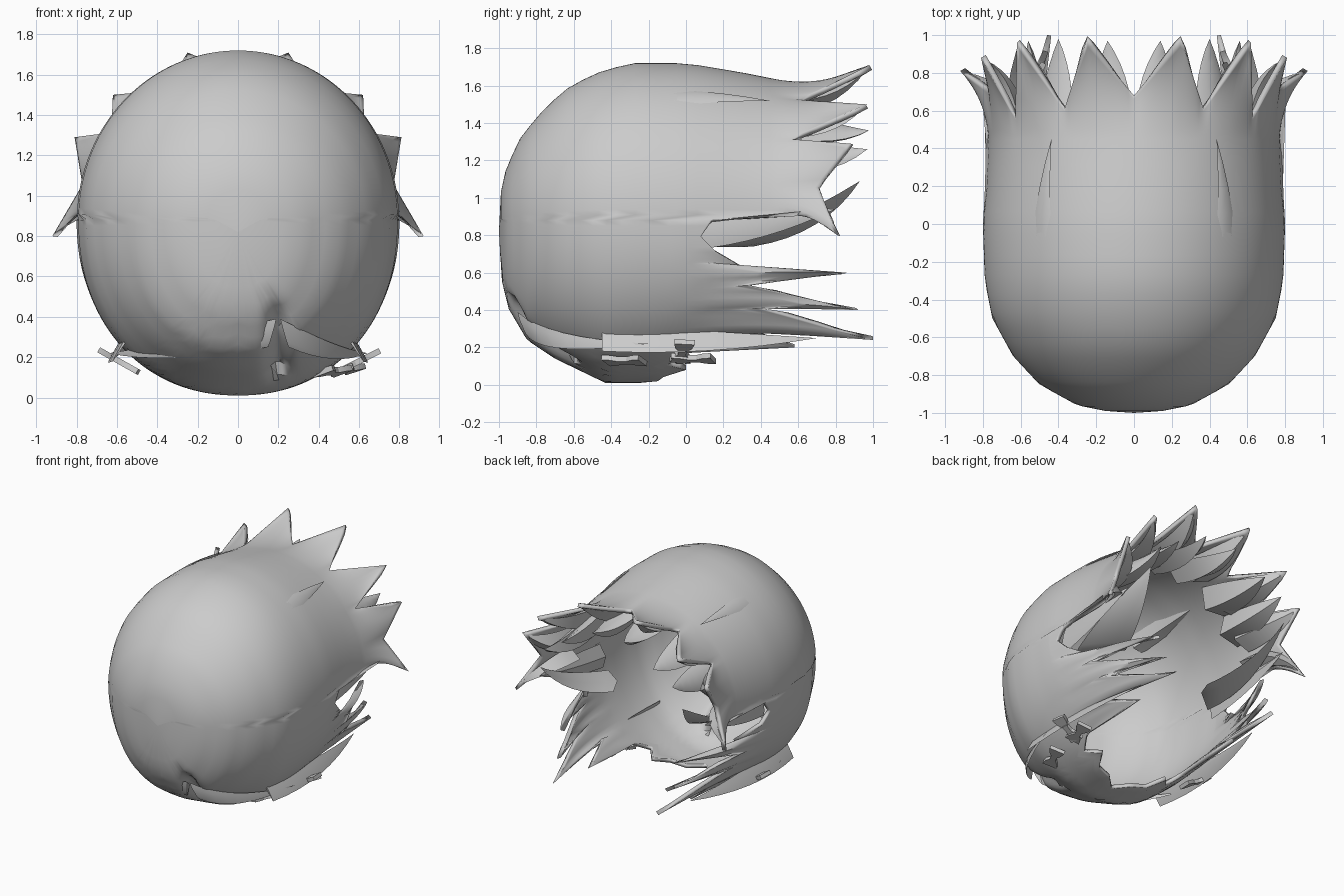
import bpy, bmesh, math
from mathutils import Vector as V

if "Cube" in bpy.data.objects:
    bpy.data.objects.remove(bpy.data.objects["Cube"])

ZC = 0.88
WIDE = [(-1, 0), (-.99, .15), (-.96, .3), (-.85, .5), (-.7, .64), (-.5, .75), (-.3, .79), (0, .8), (.2, .78), (.5, .77), (.75, .8)]
UP = [(-1, 0), (-.99, .15), (-.97, .25), (-.9, .42), (-.8, .55), (-.66, .69), (-.5, .78), (-.3, .84), (0, .84), (.3, .79), (.6, .73), (.75, .72)]
DOWN = [(-1, 0), (-.99, .3), (-.95, .47), (-.85, .64), (-.7, .74), (-.43, .87), (-.15, .87), (.3, .78)]
# rim of the shell by angle from the top (degrees): a y position for a notch, a point for a tip
RIM = [(0, .68), (16, (.25, .98, 1.71)), (28, .61), (42, (.62, .96, 1.5)), (54, .56), (66, (.81, .88, 1.29)),
       (76, .71), (84, (.92, .81, .8)), (88, .66), (90, .14), (96, .08), (102, .16),
       (104, (.66, .33, .61)), (106, .12), (110, (.49, .86, .6)), (116, .34), (122, (.48, .92, .4)), (126, .4),
       (134, (.46, 1.0, .24)), (138, .3), (142, (.45, .58, .2)), (146, .02), (152, -.1), (158, (.3, .0, .08)),
       (164, -.12), (172, (.1, -.15, .02)), (180, -.25)]


def lerp(table, x):
    for (a, va), (b, vb) in zip(table, table[1:]):
        if x <= b:
            return va + (vb - va) * max(0, (x - a) / (b - a))
    return table[-1][1]


def surf(deg, y, off=0.0):
    """Point on the hair volume: angle from the top, position along y."""
    a = math.radians(deg)
    s, c = math.sin(a), math.cos(a)
    n = 2 if c >= 0 else 2.15
    r = (abs(s) ** n + abs(c) ** n) ** (-1 / n)
    h = lerp(UP if c >= 0 else DOWN, y)
    return V((lerp(WIDE, y) * s * r + s * off, y, ZC + h * c * r + c * off))


def finish(name, bm, angle=40):
    bmesh.ops.recalc_face_normals(bm, faces=bm.faces)
    me = bpy.data.meshes.new(name)
    bm.to_mesh(me)
    bm.free()
    ob = bpy.data.objects.new(name, me)
    bpy.context.collection.objects.link(ob)
    bpy.ops.object.select_all(action='DESELECT')
    ob.select_set(True)
    bpy.context.view_layer.objects.active = ob
    bpy.ops.object.shade_smooth_by_angle(angle=math.radians(angle))
    return ob


def lock(name, p0, p1, p2, side, thick, power=1.4, segs=8, out=None, both=True):
    """Tapered, curved strand with a keeled section; side is the half-width vector."""
    p0, p1, p2, side = V(p0), V(p1), V(p2), V(side)
    for m in ((1, -1) if both else (1,)):
        bm = bmesh.new()
        rings = []
        for i in range(segs):
            t = i / segs
            c = p0 * (1 - t) ** 2 + p1 * 2 * t * (1 - t) + p2 * t * t
            n = V(out) if out else V((c.x, 0, c.z - ZC)).normalized()
            k = 1 - t ** power
            pts = [c - side * k, c - side * k * .5 + n * thick * .25 * k, c + side * k * .5 + n * thick * .25 * k,
                   c + side * k, c - n * thick * k]
            rings.append([bm.verts.new((p.x * m, p.y, p.z)) for p in pts])
        tip = bm.verts.new((p2.x * m, p2.y, p2.z))
        for a, b in zip(rings, rings[1:]):
            for j in range(5):
                bm.faces.new((a[j], a[(j + 1) % 5], b[(j + 1) % 5], b[j]))
        for j in range(5):
            bm.faces.new((rings[-1][j], rings[-1][(j + 1) % 5], tip))
        bm.faces.new(rings[0])
        finish(name + ("_right" if m > 0 else "_left"), bm)


# main hair shell with flared back tips and side locks, open towards +y and below
rim = [(d, surf(d, e) if isinstance(e, (int, float)) else V(e)) for d, e in RIM]
bm = bmesh.new()
N, R, T = 180, 18, 10
pole = bm.verts.new((0, -1, .82))
cols = []
for i in range(N):
    deg = i * 360 / N
    d, sx = (deg, 1) if deg <= 180 else (360 - deg, -1)
    end = lerp(rim, d)
    start = min(.45 if d < 89 else 0, end.y - .08)
    pts = [surf(d, -1 + (start + 1) * (j / R) ** 1.7) for j in range(1, R + 1)]
    s = pts[-1]
    ctrl = surf(d, s.y + (end.y - s.y) * .6)      # follow the volume, then flare to the rim
    for j in range(1, T + 1):
        t = j / T
        pts.append(s * (1 - t) ** 2 + ctrl * 2 * t * (1 - t) + end * t * t)
    col = []
    for p in pts:
        p = V((p.x * sx, p.y, p.z))
        if p.z < .5 and p.y < -.6:                # parting groove, right of centre
            g = math.exp(-((p.x - .2) / .05) ** 2) * min(1, (.5 - p.z) / .15)
            p += V((0, .06, .04)) * g
        col.append(bm.verts.new(p))
    cols.append(col)
for i in range(N):
    a, b = cols[i], cols[(i + 1) % N]
    bm.faces.new((pole, a[0], b[0]))
    for j in range(R + T - 1):
        bm.faces.new((a[j], a[j + 1], b[j + 1], b[j]))
shell = finish("hair_shell", bm, 50)
mod = shell.modifiers.new("thickness", 'SOLIDIFY')
mod.thickness, mod.offset = .03, -1

# keeled undersides of the outer tips
for k, (a, b, tip) in enumerate([(4, 26, (.25, .97, 1.69)), (30, 52, (.61, .95, 1.48)),
                                 (56, 74, (.79, .87, 1.28)), (76, 87, (.9, .8, .82))]):
    m = (a + b) / 2
    lock(f"tip_keel_{k}", surf(m, .45, -.06), surf(m, .78, -.06), tip, (surf(b, .5) - surf(a, .5)) * .45, .1, 2)

# inner rows of tips under the outer ring
for k, (a, tip, w) in enumerate([(10, (.14, .97, 1.5), .13), (38, (.4, .98, 1.36), .13), (58, (.56, .97, 1.26), .12)]):
    s = surf(a + 3, .3) - surf(a - 3, .3)
    lock(f"inner_tip_{k}", surf(a, .35, -.06), surf(a, .75, -.16), tip, s.normalized() * w, .12, 2)

# broad strands sweeping up inside the back hair
lock("under_strand", (.5, .22, .74), (.64, .6, .8), (.62, .93, 1.09), (.12, -.14, .0), .06, 2)
lock("under_strand_outer", (.7, .05, .82), (.73, .45, .86), (.72, .8, .94), (0, .02, .1), .04, 2)

# fringe panels swept either side of the parting
lock("fringe_long", (.17, -.87, .32), (-.38, -.8, .21), (-.64, -.25, .22), (.02, -.03, .07), .04, out=(0, -.6, -.6), both=False)
lock("fringe_short", (.23, -.87, .32), (.48, -.74, .2), (.64, -.2, .22), (-.02, -.03, .07), .04, out=(0, -.6, -.6), both=False)

# lower edge of the side locks
lock("side_lock_base", (.58, -.45, .25), (.66, .1, .22), (.52, .7, .25), (-.04, 0, .07), .05, 2)

# raised flyaway strands on top
s = (surf(44, -.3) - surf(32, -.3)) / 2
lock("top_strand", surf(38, -.5, -.03), surf(39, -.1, .05), surf(34, .45, .01), s, .05, 2)


# hourglass hair clips
def clip(name, c, along, across, size=.11):
    c, u = V(c), V(along).normalized()
    n = u.cross(V(across)).normalized()
    v = n.cross(u)
    bm = bmesh.new()
    rings = []
    for t, w in ((-1, .055), (-.55, .045), (-.2, .022), (.2, .022), (.55, .045), (1, .055)):
        rings.append([bm.verts.new(c + u * t * size + v * w * i + n * .014 * j)
                      for i, j in ((-1, -1), (1, -1), (1, 1), (-1, 1))])
    for a, b in zip(rings, rings[1:]):
        for j in range(4):
            bm.faces.new((a[j], a[(j + 1) % 4], b[(j + 1) % 4], b[j]))
    bm.faces.new(rings[0])
    bm.faces.new(rings[-1])
    finish(name, bm, 20)


clip("clip_right_rear", (.6, -.02, .18), (.8, .1, .4), (0, 1, 0))
clip("clip_right_cross", (.55, .04, .14), (.3, 1, 0), (1, 0, .3))
clip("clip_right_front", (.47, -.33, .13), (.5, 1, 0), (1, 0, .3))
clip("clip_left", (-.59, -.02, .18), (-.8, .1, .45), (0, 1, 0))
